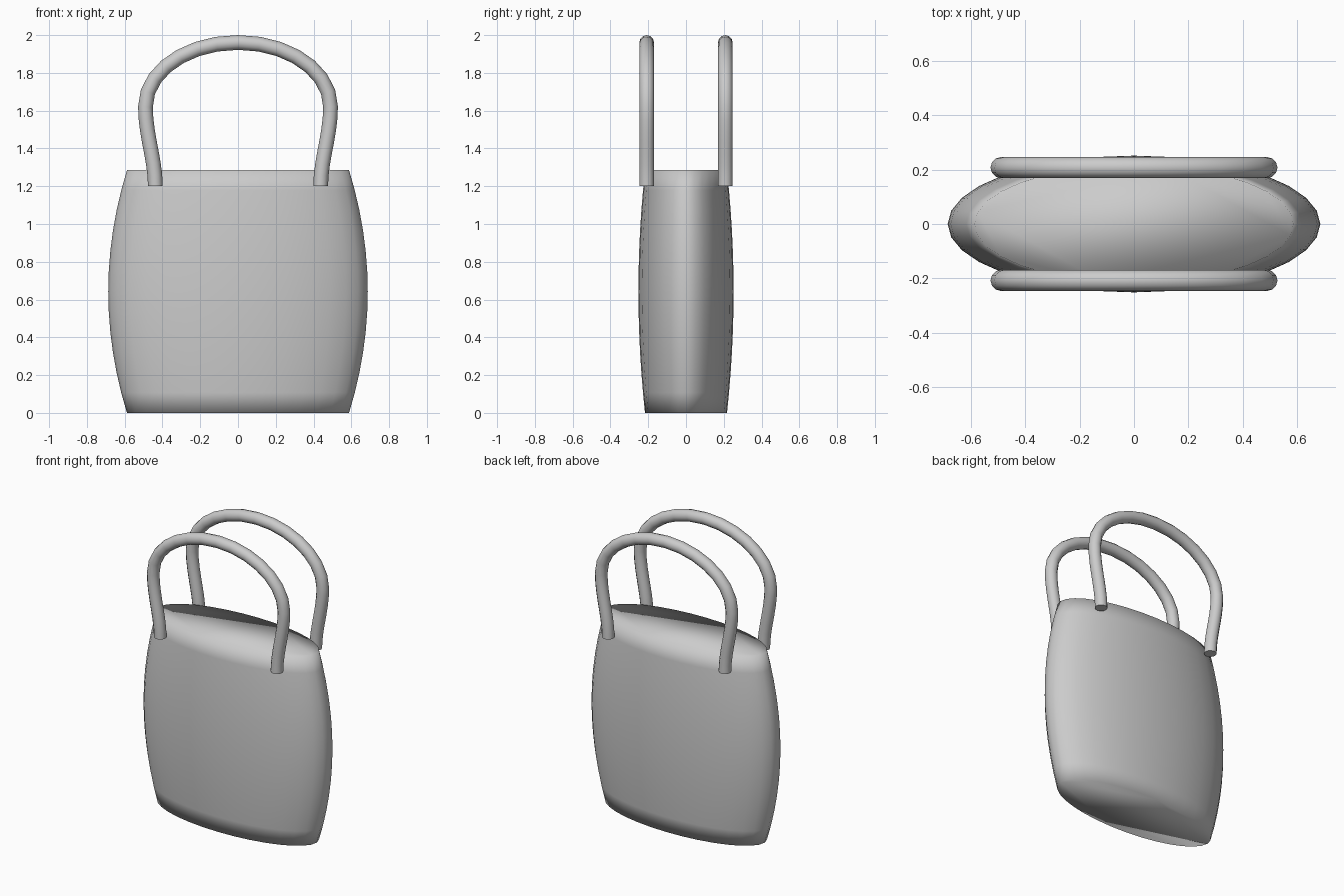
import bpy, bmesh, math

if "Cube" in bpy.data.objects:
    bpy.data.objects.remove(bpy.data.objects["Cube"])

SIDES, RINGS = 32, 12
HEIGHT = 1.285

# Bag body: stacked ellipses with a barrel profile, closed top and bottom
bm = bmesh.new()
rings = []
for i in range(RINGS + 1):
    t = i / RINGS
    bulge = 1 - (2 * t - 1) ** 2
    a, b = 0.588 + 0.099 * bulge, 0.217 + 0.035 * bulge
    rings.append([bm.verts.new((a * math.cos(2 * math.pi * k / SIDES),
                                b * math.sin(2 * math.pi * k / SIDES),
                                HEIGHT * t)) for k in range(SIDES)])
for lo, hi in zip(rings, rings[1:]):
    for k in range(SIDES):
        n = (k + 1) % SIDES
        bm.faces.new((lo[k], lo[n], hi[n], hi[k]))
bm.faces.new(rings[0][::-1])
bm.faces.new(rings[-1])
for f in bm.faces:
    f.smooth = True
mesh = bpy.data.meshes.new("bag_body")
bm.to_mesh(mesh)
bm.free()
bpy.context.collection.objects.link(bpy.data.objects.new("bag_body", mesh))


# Arched handle: (x, z, incoming tangent, outgoing tangent) for the left half
def make_handle(name, y):
    half = [(-0.4375, 1.2, (0, -0.14), (0, 0.14)),
            (-0.49, 1.62, (0, -0.15), (0, 0.19)),
            (0, 1.961, (-0.27, 0), (0.27, 0))]
    path = half + [(-x, z, (-o[0], o[1]), (-i[0], i[1]))
                   for x, z, i, o in reversed(half[:-1])]
    cu = bpy.data.curves.new(name, 'CURVE')
    cu.dimensions = '3D'
    cu.bevel_depth = 0.039
    cu.bevel_resolution = 4
    cu.use_fill_caps = True
    cu.resolution_u = 7
    sp = cu.splines.new('BEZIER')
    sp.bezier_points.add(len(path) - 1)
    for p, (x, z, i, o) in zip(sp.bezier_points, path):
        p.handle_left_type = p.handle_right_type = 'FREE'
        p.co = (x, y, z)
        p.handle_left = (x + i[0], y, z + i[1])
        p.handle_right = (x + o[0], y, z + o[1])
    ob = bpy.data.objects.new(name, cu)
    bpy.context.collection.objects.link(ob)
    bpy.ops.object.select_all(action='DESELECT')
    ob.select_set(True)
    bpy.context.view_layer.objects.active = ob
    bpy.ops.object.convert(target='MESH')
    bpy.ops.object.shade_smooth_by_angle(angle=math.radians(40))


make_handle("front_handle", -0.208)
make_handle("back_handle", 0.208)
